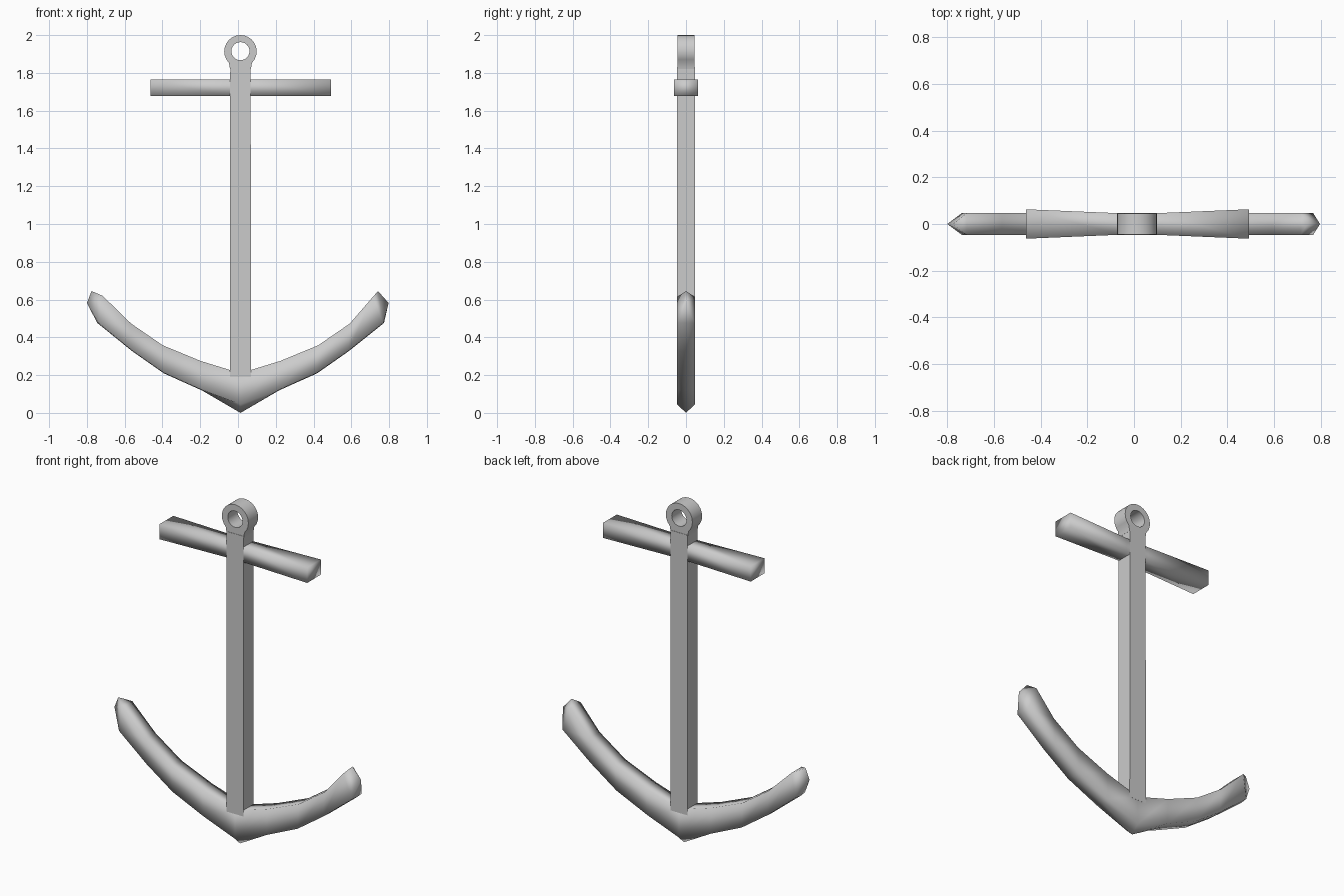
import bpy, bmesh, math

if "Cube" in bpy.data.objects:
    bpy.data.objects.remove(bpy.data.objects["Cube"])

CX = 0.013   # axis of the shank


def finish(name, bm, sharp=None):
    bmesh.ops.remove_doubles(bm, verts=bm.verts, dist=1e-5)
    bmesh.ops.recalc_face_normals(bm, faces=bm.faces)
    mesh = bpy.data.meshes.new(name)
    bm.to_mesh(mesh)
    bm.free()
    ob = bpy.data.objects.new(name, mesh)
    bpy.context.collection.objects.link(ob)
    bpy.ops.object.select_all(action='DESELECT')
    ob.select_set(True)
    bpy.context.view_layer.objects.active = ob
    if sharp:
        bpy.ops.object.shade_smooth_by_angle(angle=math.radians(sharp))
    else:
        bpy.ops.object.shade_smooth()
    return ob


def loft(bm, sections, cap=True, closed=False):
    """Skin a list of equal-length point rings."""
    rings = [[bm.verts.new(p) for p in s] for s in sections]
    pairs = list(zip(rings, rings[1:]))
    if closed:
        pairs.append((rings[-1], rings[0]))
    for a, b in pairs:
        for i in range(len(a)):
            j = (i + 1) % len(a)
            bm.faces.new((a[i], a[j], b[j], b[i]))
    if cap:
        bm.faces.new(rings[0])
        bm.faces.new(rings[-1])


# shank: square bar
bm = bmesh.new()
loft(bm, [[(CX + sx * w, sy * 0.047, z) for sx, sy in ((-1, -1), (1, -1), (1, 1), (-1, 1))]
          for z, w in ((0.19, 0.056), (1.83, 0.054))])
finish("shank", bm, 30)

# stock: crossbar that widens towards both ends
bm = bmesh.new()
loft(bm, [[(x, sy * h, z) for sy, z in ((-1, 1.677), (1, 1.677), (1, 1.766), (-1, 1.766))]
          for x, h in ((-0.463, 0.063), (-0.06, 0.046), (0.09, 0.046), (0.492, 0.063))])
finish("stock", bm)

# eye: ring at the top flaring into a neck
bm = bmesh.new()
rings = []
for k in range(24):
    a = math.radians(15 * k)
    c, s = math.cos(a), math.sin(a)
    ox, oz = CX + 0.086 * c, 1.914 + 0.086 * s
    if s < -0.8:
        ox, oz = CX + 0.11 * c, 1.82
    ix, iz = CX + 0.048 * c, 1.915 + 0.048 * s
    rings.append([(ox, -0.045, oz), (ox, 0.045, oz), (ix, 0.045, iz), (ix, -0.045, iz)])
loft(bm, rings, cap=False, closed=True)
finish("eye", bm, 40)


# arms: section = inner edge, outer edge and a ridge on the centre plane
def section(ix, iz, ox, oz, rx, rz, h=0.0465):
    return [(ix, -h, iz), (ix, h, iz), (ox, h, oz), (rx, 0, rz), (ox, -h, oz)]


def tip(ix, iz, ox, oz):
    return [(ix, 0, iz), (ix, 0, iz), (ox, 0, oz), (ox, 0, oz), (ox, 0, oz)]


half = [(0.057, 0.225, 0.205, 0.122), (0.212, 0.275, 0.205, 0.122),
        (0.413, 0.358, 0.406, 0.212), (0.58, 0.473, 0.572, 0.328)][1:]
right = [section(CX + ix - 0.001, iz, CX + ox - 0.001, oz, CX + ox - 0.001, oz - 0.003)
         for ix, iz, ox, oz in half]
left = [[(2 * CX - x, y, z) for x, y, z in s] for s in reversed(right)]
crown = section(CX, 0.21, CX, 0.045, CX, 0.0)
bm = bmesh.new()
loft(bm, [tip(-0.775, 0.645, -0.8, 0.582),
          section(-0.717, 0.62, -0.738, 0.476, -0.745, 0.476)]
     + left + [crown] + right
     + [section(0.715, 0.615, 0.768, 0.476, 0.773, 0.476),
        tip(0.741, 0.645, 0.797, 0.582)], cap=False)
bmesh.ops.dissolve_degenerate(bm, dist=1e-5, edges=bm.edges)
finish("arms", bm)
